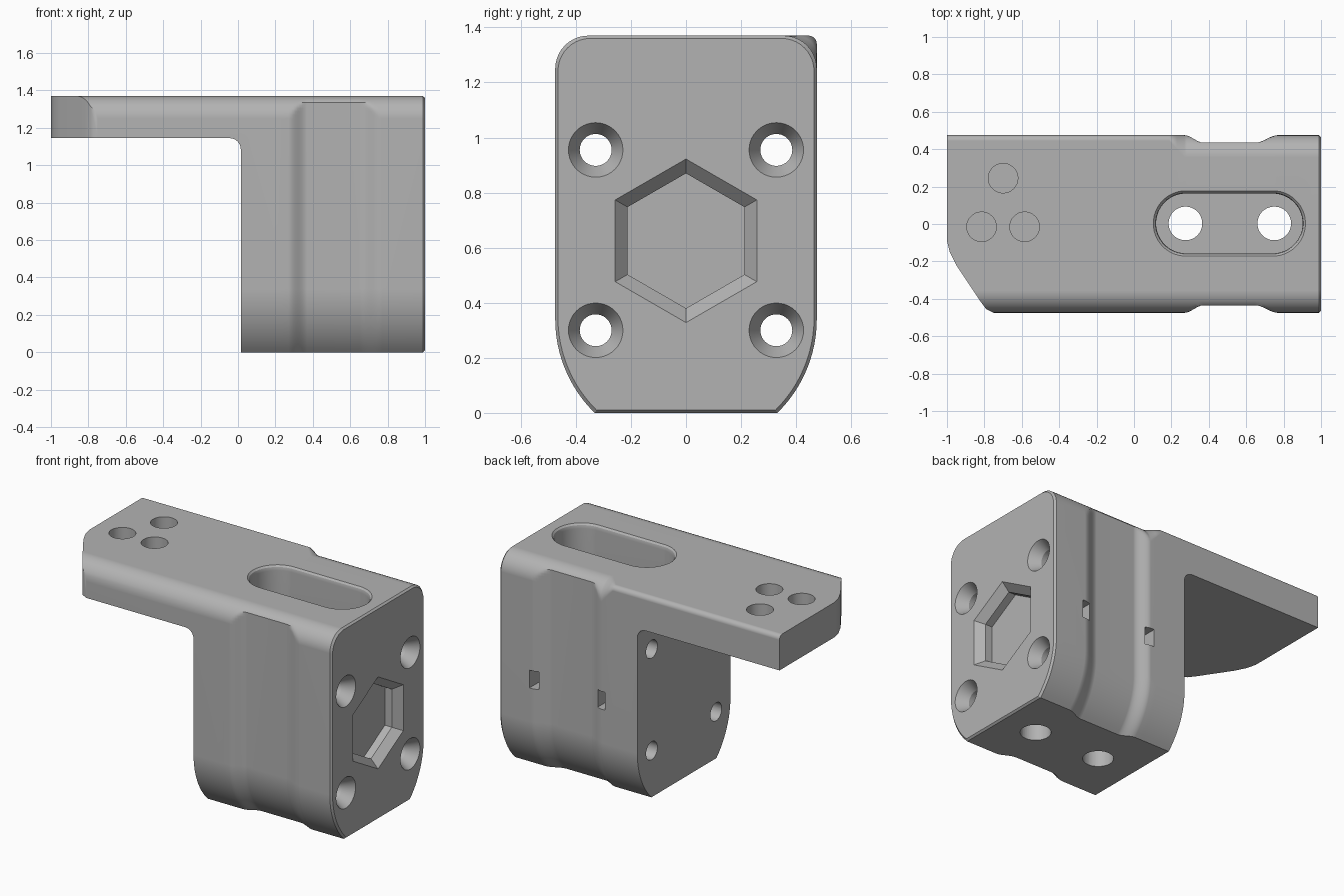
import bpy, bmesh
from math import sin, cos, pi, asin

cube = bpy.data.objects.get("Cube")
if cube:
    bpy.data.objects.remove(cube, do_unlink=True)

HALF, TOP, ARC_Z = 0.475, 1.37, 0.34


def loft(name, rings):
    """Skin a list of equal-length point rings and cap both ends."""
    bm = bmesh.new()
    rows = [[bm.verts.new(p) for p in ring] for ring in rings]
    n = len(rows[0])
    for a, b in zip(rows, rows[1:]):
        for i in range(n):
            j = (i + 1) % n
            bm.faces.new((a[i], a[j], b[j], b[i]))
    bm.faces.new(rows[0])
    bm.faces.new(rows[-1])
    bmesh.ops.recalc_face_normals(bm, faces=bm.faces)
    mesh = bpy.data.meshes.new(name)
    bm.to_mesh(mesh)
    bm.free()
    obj = bpy.data.objects.new(name, mesh)
    bpy.context.collection.objects.link(obj)
    return obj


def half_section(inset, radius):
    """One side outline from the bottom edge to the top."""
    pts = []
    start = asin(-ARC_Z / HALF)
    for i in range(13):
        a = start * (1 - i / 12)
        pts.append((HALF * cos(a) - inset, ARC_Z + HALF * sin(a)))
    for i in range(11):
        a = pi / 2 * i / 10
        y = HALF - radius + radius * cos(a)
        pts.append((min(y, HALF - inset), TOP - radius + radius * sin(a)))
    return pts


def section(x, inset=0, back_radius=0.12, rim=0):
    back = half_section(inset, back_radius)
    front = half_section(inset, 0.12)
    pts = back + [(-y, z) for y, z in reversed(front)]
    mid = TOP / 2
    return [(x, y * (1 - rim / HALF), mid + (z - mid) * (1 - rim / mid)) for y, z in pts]


def ease(t):
    return t * t * (3 - 2 * t)


# Bracket: square back edge along the arm, rounded and waisted along the block
STEPS, WAIST = 8, 0.04
rings = [section(-1, back_radius=0.03), section(0.19, back_radius=0.03),
         section(0.23, back_radius=0.075)]
rings += [section(0.27 + 0.1 * i / STEPS, WAIST * ease(i / STEPS)) for i in range(STEPS + 1)]
rings += [section(0.65 + 0.12 * i / STEPS, WAIST * ease(1 - i / STEPS)) for i in range(STEPS + 1)]
rings += [section(0.988), section(1, rim=0.01)]
bracket = loft("mounting_bracket", rings)


def cut(cutter):
    cutter.hide_render = True
    mod = bracket.modifiers.new("cut", "BOOLEAN")
    mod.operation = "DIFFERENCE"
    mod.solver = "EXACT"
    mod.object = cutter
    bpy.context.view_layer.objects.active = bracket
    bpy.ops.object.modifier_apply(modifier=mod.name)
    bpy.data.objects.remove(cutter, do_unlink=True)


def along_z(x, y, steps, stretch=0, n=40):
    """Round or slotted cutter; steps are (radius, z)."""
    def ring(r, z):
        pts = []
        for i in range(n):
            a = 2 * pi * (i + 0.5) / n
            shift = stretch if cos(a) > 0 else -stretch
            pts.append((x + r * cos(a) + shift, y + r * sin(a), z))
        return pts
    return loft("cutter", [ring(r, z) for r, z in steps])


def along_x(y, z, steps, n=40):
    """Cutter running into the end face; steps are (radius, x)."""
    return loft("cutter", [[(x, y + r * sin(2 * pi * i / n), z + r * cos(2 * pi * i / n))
                            for i in range(n)] for r, x in steps])


# Clear the space under the arm, leaving a fillet at the inner corner
r = 0.06
under = [(-1.2, -0.2), (0.015, -0.2)]
under += [(0.015 - r + r * cos(a), 1.145 - r + r * sin(a))
          for a in [pi / 2 * i / 8 for i in range(9)]]
under.append((-1.2, 1.145))
cut(loft("cutter", [[(x, y, z) for x, z in under] for y in (-0.7, 0.7)]))

# Angled corner at the arm tip
corner = [(-1.2, -0.05), (-1.01, -0.05), (-0.985, -0.15), (-0.95, -0.22), (-0.82, -0.415),
          (-0.79, -0.455), (-0.74, -0.48), (-0.74, -0.7), (-1.2, -0.7)]
cut(loft("cutter", [[(x, y, z) for x, y in corner] for z in (1, 1.6)]))

# Top slot with a soft lip, and the two vertical bolt holes in its floor
cut(along_z(0.51, 0.003, [(0.175, 1.45), (0.175, TOP), (0.165, 1.36), (0.16, 1.34),
                          (0.16, 1.07)], stretch=0.232))
for x in (0.275, 0.75):
    cut(along_z(x, 0.003, [(0.09, -0.1), (0.09, 1.2)]))

# Blind sockets in the arm
for x, y in ((-0.7, 0.245), (-0.815, -0.015), (-0.585, -0.015)):
    cut(along_z(x, y, [(0.079, 1.2), (0.079, 1.5)]))

# Countersunk holes through the block
for y in (-0.328, 0.328):
    for z in (0.3, 0.955):
        cut(along_x(y, z, [(0.058, -0.1), (0.058, 0.93), (0.09, 0.985),
                           (0.099, 1), (0.099, 1.1)]))

# Hexagonal recess with a chamfered mouth
cut(along_x(0, 0.625, [(0.245, 0.9), (0.245, 0.95), (0.297, 1), (0.297, 1.1)], n=6))

# Small rectangular windows in the back
for x in (0.275, 0.755):
    window = [(x - 0.03, 0.555), (x + 0.03, 0.555), (x + 0.03, 0.67), (x - 0.03, 0.67)]
    cut(loft("cutter", [[(px, y, pz) for px, pz in window] for y in (0.05, 0.6)]))

# Single grey finish
grey = bpy.data.materials.new("plain_grey")
grey.use_nodes = True
colour = (0.45, 0.45, 0.45, 1)
grey.diffuse_color = colour
grey.node_tree.nodes["Principled BSDF"].inputs["Base Color"].default_value = colour
bracket.data.materials.clear()
bracket.data.materials.append(grey)
for face in bracket.data.polygons:
    face.material_index = 0

bpy.ops.object.select_all(action="DESELECT")
bracket.select_set(True)
bpy.context.view_layer.objects.active = bracket
bpy.ops.object.shade_smooth_by_angle(angle=pi / 6)
normals = bracket.modifiers.new("flat_face_normals", "WEIGHTED_NORMAL")
normals.keep_sharp = True
